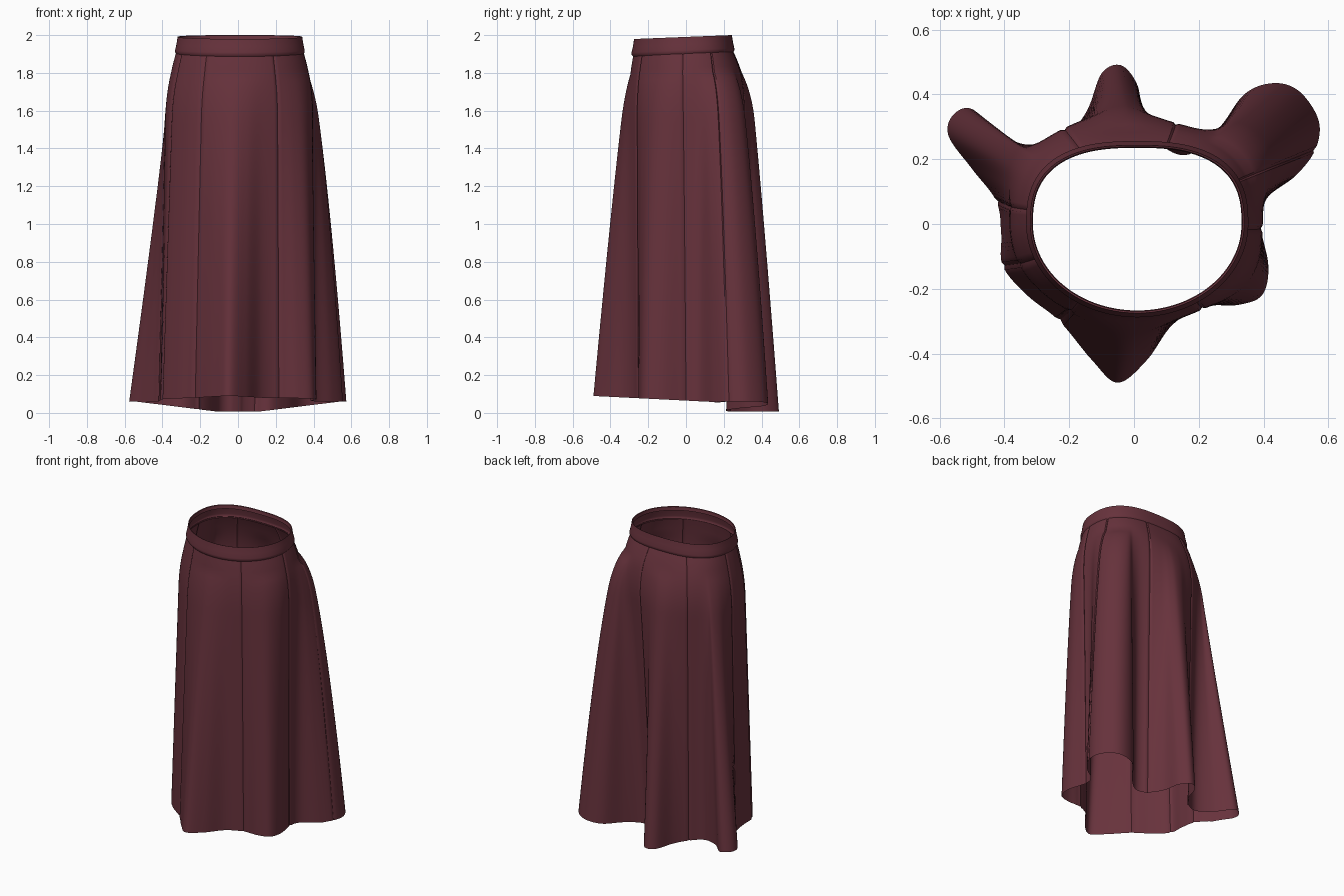
import bpy, bmesh, math

if "Cube" in bpy.data.objects:
    bpy.data.objects.remove(bpy.data.objects["Cube"])

SUB = 8          # samples between hem control points
SPAN = 14        # smoothing window for column directions

# Hem seen from above, counter-clockwise from the front flute
HEM = [(-.05, -.49), (.04, -.42), (.12, -.31), (.22, -.255), (.32, -.25), (.395, -.22),
       (.415, -.13), (.39, 0), (.41, .08), (.50, .15), (.56, .23), (.57, .32), (.51, .41),
       (.43, .435), (.34, .40), (.26, .29), (.17, .215), (.09, .24), (.03, .33), (.01, .43),
       (-.04, .49), (-.10, .465), (-.145, .35), (-.21, .27), (-.30, .225), (-.41, .27),
       (-.50, .355), (-.56, .335), (-.572, .27), (-.50, .17), (-.425, .07), (-.41, -.03),
       (-.405, -.13), (-.33, -.22), (-.23, -.30), (-.13, -.42)]
SEAMS = [3, 7, 10, 17, 23, 30, 32, 34]   # control points carrying a panel seam


def spline(pts):
    out, n = [], len(pts)
    for i in range(n):
        q = [pts[(i + k) % n] for k in (-1, 0, 1, 2)]
        for s in range(SUB):
            t = s / SUB
            out.append(tuple(.5 * (2 * b + (c - a) * t + (2 * a - 5 * b + 4 * c - d) * t * t
                                   + (3 * b - a - 3 * c + d) * t ** 3) for a, b, c, d in zip(*q)))
    return out


def directions(curve):
    """Smoothed, unwrapped polar angle of each hem sample."""
    ang = []
    for x, y in curve:
        a = math.atan2(y, x)
        while ang and a < ang[-1] - math.pi:
            a += 2 * math.pi
        ang.append(a)
    n = len(ang)
    wrap = lambda i: ang[i % n] + 2 * math.pi * (i // n)
    return [sum(wrap(i + k) for k in range(-SPAN, SPAN + 1)) / (2 * SPAN + 1) for i in range(n)]


def oval(angle, a, front, back):
    """Body outline: round in front, flatter at the back."""
    c, s = math.cos(angle), math.sin(angle)
    b, n = (front, 2.0) if s < 0 else (back, 2.6)
    r = (abs(c / a) ** n + abs(s / b) ** n) ** (-1 / n)
    return r * c + .01, r * s


def loft(name, rows, mat):
    """Skin closed rings, listed from top to bottom."""
    bm = bmesh.new()
    rings = [[bm.verts.new(p) for p in row] for row in rows]
    n = len(rings[0])
    for up, low in zip(rings, rings[1:]):
        for j in range(n):
            k = (j + 1) % n
            bm.faces.new((up[j], low[j], low[k], up[k]))
    me = bpy.data.meshes.new(name)
    bm.to_mesh(me)
    bm.free()
    ob = bpy.data.objects.new(name, me)
    bpy.context.collection.objects.link(ob)
    me.materials.append(mat)
    bpy.context.view_layer.objects.active = ob
    ob.select_set(True)
    bpy.ops.object.shade_smooth_by_angle(angle=math.radians(40))
    ob.select_set(False)
    return ob


cloth = bpy.data.materials.new("burgundy cloth")
cloth.diffuse_color = (.135, .032, .045, 1)
cloth.use_nodes = True
cloth.node_tree.nodes["Principled BSDF"].inputs["Base Color"].default_value = cloth.diffuse_color

hem = spline(HEM)
dirs = directions(hem)
tilt = lambda y: (y - .24) * .04          # waist sits lower in front


def hem_height(x, y):
    if y > .15:
        return .008 + .052 * min(1, max(0, (abs(x) - .12) / .42))
    return .065 - .05 * y


def skirt_row(u):
    row = []
    for j, ((hx, hy), a) in enumerate(zip(hem, dirs)):
        z0 = hem_height(hx, hy)
        top = 1.915 + tilt(oval(a, .34, .28, .25)[1])
        z = top + (z0 - top) * u
        # waist to hip
        h = min(1, u / .19)
        h = h * (2 - h)
        bx, by = oval(a, .338 + .052 * h, .279 + .031 * h, .250 + .085 * h)
        # hip to hem: flutes open sooner on the right
        t = max(0, (u - .06) / .94) ** (.85 - .35 * hx)
        x, y = bx + (hx - bx) * t, by + (hy - by) * t
        # narrow groove at the panel seams
        if j % SUB == 0 and j // SUB in SEAMS:
            x, y = x - .006 * math.cos(a), y - .006 * math.sin(a)
        row.append((x, y, z))
    return row


# Flared skirt body
loft("skirt_panels", [skirt_row((i / 48) ** 1.15) for i in range(49)], cloth)

# Waistband with a rolled lower edge and a turned-in top
band = [(1.975, -.008), (1.998, -.005), (2.0, 0), (1.96, .006), (1.93, .013), (1.918, .013), (1.908, .006)]
rows = []
for z, grow in band:
    ring = [oval(a, .33 + grow, .275 + grow, .243 + grow) for a in dirs]
    rows.append([(x, y, z + tilt(y)) for x, y in ring])
loft("waistband", rows, cloth)
